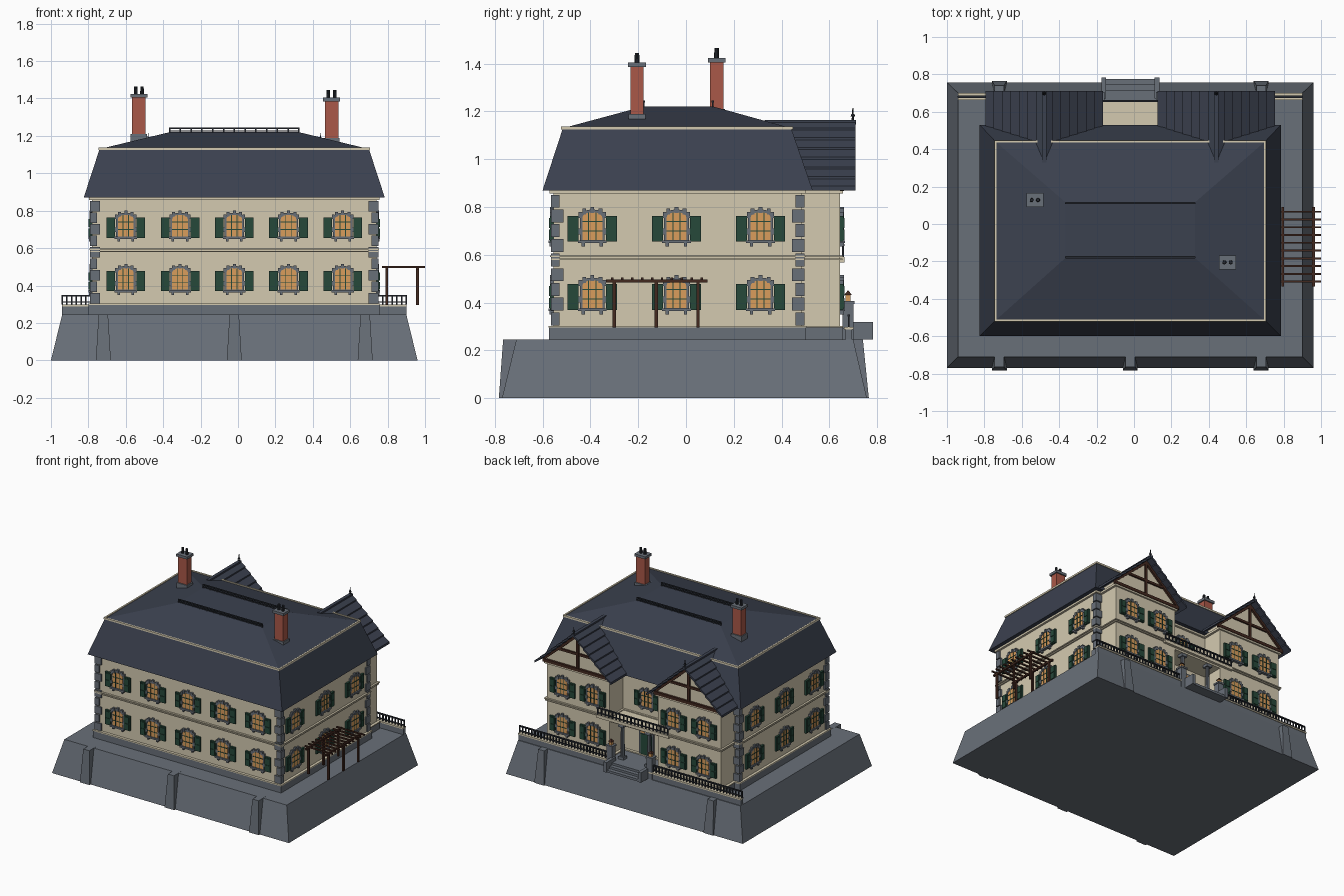
import bpy, bmesh, math
from mathutils import Matrix, Vector

cube = bpy.data.objects.get("Cube")
if cube:
    bpy.data.objects.remove(cube, do_unlink=True)


def material(name, rgb):
    m = bpy.data.materials.new(name)
    m.use_nodes = True
    lin = [((c / 255 + 0.055) / 1.055) ** 2.4 for c in rgb] + [1]
    m.diffuse_color = lin
    m.node_tree.nodes["Principled BSDF"].inputs["Base Color"].default_value = lin
    return m


plaster = material("cream plaster", (212, 202, 176))
slate = material("slate", (59, 65, 79))
stone = material("grey stone", (105, 112, 121))
brick = material("red brick", (170, 88, 72))
green = material("shutter green", (38, 72, 58))
timber = material("dark timber", (66, 40, 31))
glow = material("warm glass", (218, 158, 92))
iron = material("dark iron", (38, 42, 49))

parts = {}
CX = -0.02                      # the house sits slightly off centre
HOUSE = Matrix.Translation((CX, 0, 0))


def part(name, mat):
    return parts.setdefault(name, (bmesh.new(), mat))[0]


def hull(name, mat, pts, M=HOUSE):
    """Convex solid from its corner points."""
    bm = part(name, mat)
    vs = [bm.verts.new(M @ Vector(p)) for p in pts]
    bmesh.ops.convex_hull(bm, input=vs)


def frustum(name, mat, low, z0, high, z1, M=HOUSE):
    hull(name, mat, [(x, y, z) for (a, b, c, d), z in ((low, z0), (high, z1))
                     for x in (a, b) for y in (c, d)], M)


def box(name, mat, x0, x1, y0, y1, z0, z1, M=HOUSE):
    frustum(name, mat, (x0, x1, y0, y1), z0, (x0, x1, y0, y1), z1, M)


def prism(name, mat, profile, y0, y1, M=HOUSE):
    hull(name, mat, [(u, y, z) for u, z in profile for y in (y0, y1)], M)


def cylinder(name, mat, x, y, z0, z1, r0, r1, M=HOUSE, n=10):
    bmesh.ops.create_cone(part(name, mat), cap_ends=True, segments=n, radius1=r0, radius2=r1,
                          depth=z1 - z0, matrix=M @ Matrix.Translation((x, y, (z0 + z1) / 2)))


def railing(name, x0, x1, y, z, h, gap):
    box(name, iron, x0, x1, y - .006, y + .006, z + h - .008, z + h)
    box(name, iron, x0, x1, y - .004, y + .004, z + h * .2, z + h * .2 + .006)
    n = round((x1 - x0) / gap)
    for i in range(n + 1):
        x = x0 + (x1 - x0) * i / n
        box(name, iron, x - .004, x + .004, y - .004, y + .004, z, z + h)


def arch(w, base, spring, rise):
    curve = [(w * math.cos(math.pi * i / 8), spring + rise * math.sin(math.pi * i / 8)) for i in range(9)]
    return [(w, base), (-w, base)] + curve


def window(M):
    """Arched shuttered window; -y points out of the wall."""
    prism("window_surrounds", stone, arch(.052, 0, .105, .03), .005, -.01, M)
    prism("window_glass", glow, arch(.042, .008, .1, .024), 0, -.012, M)
    for u in (-.015, .015):
        box("window_bars", green, u - .002, u + .002, -.015, 0, .008, .122, M)
    for z in (.045, .085):
        box("window_bars", green, -.042, .042, -.015, 0, z - .002, z + .002, M)
    box("window_sills", stone, -.06, .06, -.02, 0, -.006, .006, M)
    for s in (-1, 1):
        box("window_sills", stone, s * .038 - .007, s * .038 + .007, -.016, 0, -.02, 0, M)
        for z in (.03, .1):
            box("window_surrounds", stone, s * .05 - .007, s * .05 + .007, -.014, 0, z, z + .025, M)
        box("shutters", green, s * .08 - .023, s * .08 + .023, -.014, 0, .0, .108, M)
        for z in (.008, .058):
            box("shutters", green, s * .08 - .017, s * .08 + .017, -.018, 0, z, z + .042, M)
    for u, z in ((-.034, .125), (0, .133), (.034, .125)):
        box("window_surrounds", stone, u - .008, u + .008, -.015, 0, z - .012, z + .013, M)


def wall_windows(x, y, angle, offsets, floors=(.37, .655)):
    frame = HOUSE @ Matrix.Translation((x, y, 0)) @ Matrix.Rotation(math.radians(angle), 4, "Z")
    for u in offsets:
        for z in floors:
            window(frame @ Matrix.Translation((u, 0, z)))


# Stone platform with buttresses
frustum("platform", stone, (-.98, .98, -.77, .757), 0, (-.92, .92, -.71, .7), .245)
for s, xs in ((-1, (-.7, 0, .7)), (1, (-.7, .7))):
    for x in xs:
        a = sorted((s * .68, s * .783))
        b = sorted((s * .68, s * .765))
        if s > 0:
            a[1], b[1] = .765, .74
        frustum("buttresses", stone, (x - .04, x + .04, *a), 0, (x - .025, x + .025, *b), .246)

# Main block, plinth and mouldings
W, F, B, WB = .76, -.555, .485, .645     # half width, front, back, wing back
box("main_walls", plaster, -W, W, F, B, .25, .872)
box("plinth", stone, -W - .018, W + .018, F - .018, B + .018, .24, .295)
for z, d, t in ((.295, .02, .008), (.578, .01, .007), (.59, .014, .007), (.856, .016, .016)):
    box("mouldings", plaster, -W - d, W + d, F - d, B + d, z, z + t)
    for s in (-1, 1):
        a, b = sorted((s * (.2 - d), s * (.72 + d)))
        box("mouldings", plaster, a, b, .4, WB + min(d, .012), z, z + t)

# Corner quoins
for sx in (-1, 1):
    for y, sy in ((F, -1), (B, 1)):
        for i in range(9):
            long, z = (.042, .026)[i % 2], .305 + i * .0615
            lx, ly = (long, .068 - long)
            xs = sorted((sx * (W + .01), sx * (W - lx)))
            ys = sorted((y + sy * .01, y - sy * ly))
            box("quoins", stone, *xs, *ys, z, z + .054)

# Windows on all sides
wall_windows(0, F, 0, (-.58, -.29, 0, .29, .58))
wall_windows(W, 0, 90, (-.392, -.04, .312))
wall_windows(-W, 0, -90, (.392, .04, -.312))
wall_windows(0, WB, 180, (-.585, -.335, .335, .585))
wall_windows(0, B, 180, (0,), (.655,))

# Mansard roof and upper hip
rim = (-.72, .72, -.515, .44)
frustum("mansard_roof", slate, (-.805, .805, -.6, .53), .87, rim, 1.13)
frustum("hip_roof", slate, rim, 1.13, (-.345, .345, -.18, .115), 1.22)
for s in (-1, 1):
    a, b = sorted((s * .715, s * .727))
    box("roof_trim", plaster, a, b, -.522, .447, 1.124, 1.137)
for y in (-.516, .441):
    box("roof_trim", plaster, -.727, .727, y - .006, y + .006, 1.124, 1.137)
for y in (-.178, .112):
    railing("roof_rail", -.345, .345, y, 1.217, .028, .06)

# Rear gabled wings
for s in (-1, 1):
    M = HOUSE @ Matrix.Translation((s * .46, 0, 0))
    prism("wing_walls", plaster, [(-.26, .25), (.26, .25), (.26, .905), (0, 1.14), (-.26, .905)], .3, WB, M)
    box("plinth", stone, -.272, .272, .4, WB + .012, .24, .295, M)
    rows = 7
    for side in (-1, 1):
        for i in range(rows):        # overlapping slate courses
            u0, u1 = (.315 * (1 - k / rows) for k in (i, i + 1.1))
            z0, z1 = (.87 + .285 * k / rows for k in (i, min(i + 1.1, rows)))
            u1 = max(u1, 0)
            prism("wing_roofs", slate, [(side * u0, z0), (side * u0, z0 + .017),
                                        (side * u1, z1 + .006), (side * u1, z1 - .01)], .32, .71, M)
        # Sloping gable timbers
        prism("gable_timbers", timber, [(side * .285, .872), (side * .285, .895), (0, 1.15), (0, 1.122)],
              WB, WB + .014, M)
    box("wing_roofs", slate, -.012, .012, .33, .712, 1.145, 1.165, M)
    box("gable_timbers", timber, -.285, .285, WB, WB + .016, .868, .89, M)
    box("gable_timbers", timber, -.15, .15, WB, WB + .012, .985, 1.002, M)
    box("gable_timbers", timber, -.009, .009, WB, WB + .013, .88, 1.13, M)
    cylinder("finials", iron, 0, .698, 1.15, 1.215, .006, .002, M, 6)
    cylinder("finials", iron, 0, .698, 1.178, 1.19, .01, .006, M, 6)

# Rear balcony on columns, with the door beneath
box("balcony", plaster, -.2, .2, .48, WB, .555, .59)
box("balcony", plaster, -.3, .3, WB - .01, .664, .568, .59)
railing("balcony_rail", -.29, .29, .657, .59, .055, .03)
for x in (-.11, .11):
    box("columns", stone, x - .022, x + .022, .598, .642, .295, .315)
    cylinder("columns", stone, x, .62, .31, .54, .016, .013)
    box("columns", stone, x - .022, x + .022, .598, .642, .535, .555)
box("door_frame", stone, -.06, .06, B - .01, B + .012, .295, .515)
box("door", green, -.046, .046, B, B + .016, .295, .455)
box("door_light", glow, -.046, .046, B, B + .015, .462, .5)
box("terrace", stone, -.2, .2, .48, .67, .24, .294)

# Rear parapet, steps and lamp piers
for s in (-1, 1):
    a, b = sorted((s * .92, s * .16))
    box("parapet", stone, a, b, .668, .694, .24, .288)
    box("parapet_coping", plaster, a, b, .662, .7, .288, .298)
    railing("terrace_rail", a, b, .681, .298, .052, .025)
    x = s * .165
    box("piers", stone, x - .022, x + .022, .655, .7, .24, .395)
    box("piers", stone, x - .027, x + .027, .65, .705, .395, .407)
    box("lamps", glow, x - .011, x + .011, .667, .689, .407, .432)
    frustum("lamp_caps", timber, (x - .016, x + .016, .662, .694), .432, (x - .002, x + .002, .676, .68), .45)
    a, b = sorted((s * .155, s * .13))
    box("step_cheeks", stone, a, b, .67, .782, .245, .32)
for i in range(3):
    box("steps", stone, -.135, .135, .66, .776 - i * .03, .245, .262 + i * .016)

# Chimneys
for x, y, z in ((-.51, .128, 1.41), (.52, -.205, 1.39)):
    box("chimney_bases", stone, x - .044, x + .044, y - .036, y + .036, 1.13, z - .2)
    box("chimney_stacks", brick, x - .036, x + .036, y - .028, y + .028, 1.14, z)
    box("chimney_caps", stone, x - .045, x + .045, y - .037, y + .037, z - .005, z + .014)
    for d in (-.017, .017):
        cylinder("chimney_pots", iron, x + d, y, z + .01, z + .055, .011, .009)

# Side pergola
for x in (.815, .98):
    for y in (-.3, -.125, .05):
        box("pergola", timber, x - .007, x + .007, y - .007, y + .007, .295, .49)
    box("pergola", timber, x - .007, x + .007, -.335, .09, .484, .497)
for i in range(10):
    y = -.308 + i * .0415
    box("pergola", timber, .79, 1.02, y - .005, y + .005, .495, .505)

# Turn every collected part into an object
for name, (bm, mat) in parts.items():
    bmesh.ops.recalc_face_normals(bm, faces=bm.faces)
    me = bpy.data.meshes.new(name)
    bm.to_mesh(me)
    bm.free()
    me.materials.append(mat)
    bpy.context.collection.objects.link(bpy.data.objects.new(name, me))
